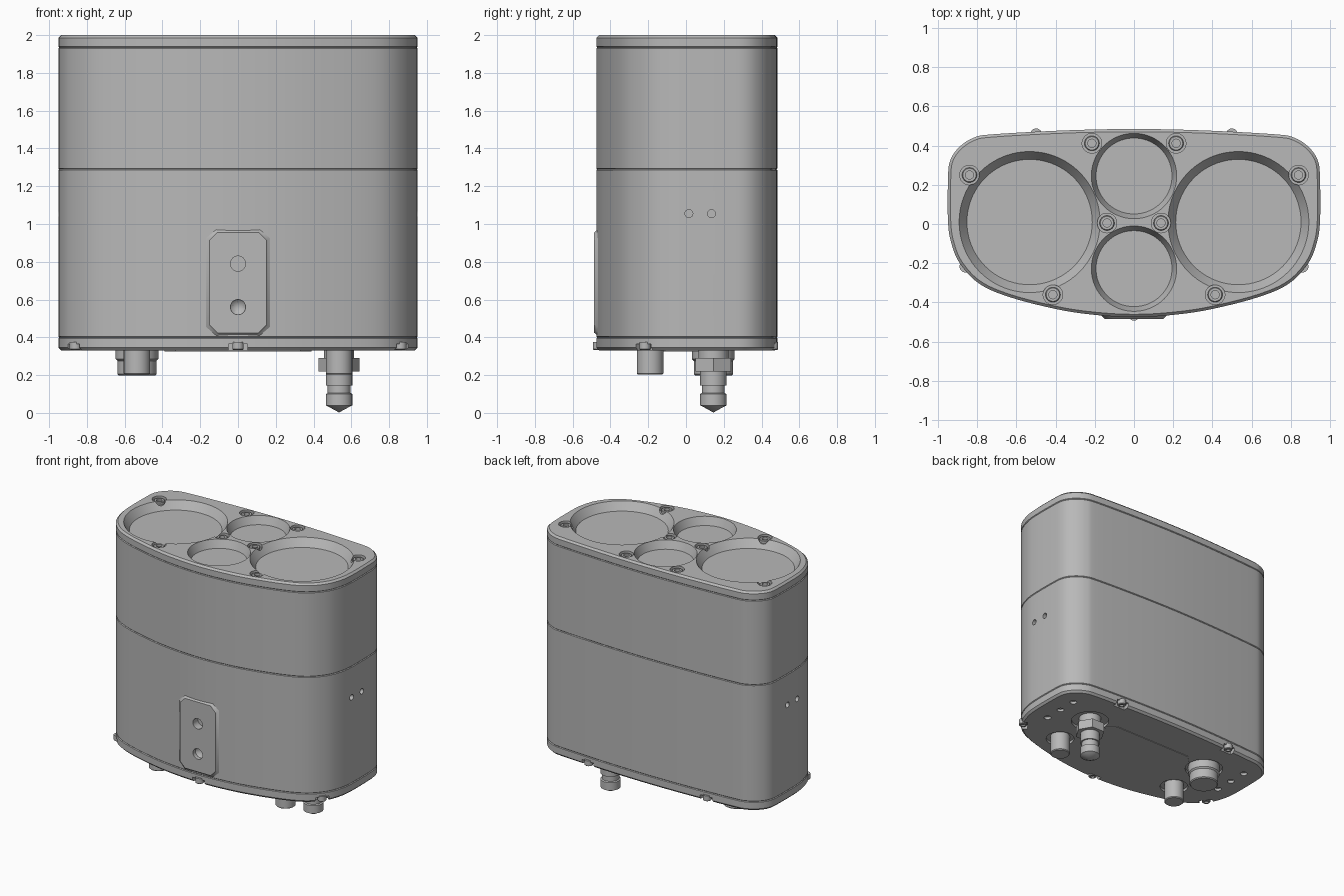
import bpy, bmesh, math
from mathutils import Vector, Matrix

cube = bpy.data.objects.get("Cube")
if cube:
    bpy.data.objects.remove(cube, do_unlink=True)

grey = bpy.data.materials.new("light_grey")
grey.use_nodes = True
grey.diffuse_color = (0.48, 0.48, 0.48, 1)
grey.node_tree.nodes["Principled BSDF"].inputs["Base Color"].default_value = grey.diffuse_color
parts = []


def finish(name, bm, matrix=None, cutter=False):
    bmesh.ops.remove_doubles(bm, verts=bm.verts, dist=1e-5)
    bmesh.ops.recalc_face_normals(bm, faces=bm.faces)
    mesh = bpy.data.meshes.new(name)
    bm.to_mesh(mesh)
    bm.free()
    if matrix:
        mesh.transform(matrix)
    mesh.materials.append(grey)
    obj = bpy.data.objects.new(name, mesh)
    bpy.context.collection.objects.link(obj)
    if cutter:
        obj.hide_render = True
    else:
        parts.append(obj)
    return obj


def loft(name, rings, matrix=None, cutter=False):
    """Skin a stack of closed rings with equal point counts."""
    bm = bmesh.new()
    loops = [[bm.verts.new(p) for p in ring] for ring in rings]
    n = len(loops[0])
    for a, b in zip(loops, loops[1:]):
        for i in range(n):
            j = (i + 1) % n
            bm.faces.new((a[i], a[j], b[j], b[i]))
    bm.faces.new(loops[0])
    bm.faces.new(loops[-1])
    return finish(name, bm, matrix, cutter)


def lathe(name, profile, loc, rot=None, sides=48, cutter=False):
    """Turn an (r, z) profile around the local z axis."""
    bm = bmesh.new()
    verts = [bm.verts.new((r, 0, z)) for r, z in profile]
    edges = [bm.edges.new(pair) for pair in zip(verts, verts[1:])]
    bmesh.ops.spin(bm, geom=verts + edges, cent=(0, 0, 0), axis=(0, 0, 1),
                   angle=math.tau, steps=sides)
    matrix = Matrix.Translation(loc) @ (rot or Matrix())
    return finish(name, bm, matrix, cutter)


def drum(r, low, high):
    return [(0, low), (r, low), (r, high), (0, high)]


def cut(obj, cutters):
    for c in cutters:
        mod = obj.modifiers.new("cut", 'BOOLEAN')
        mod.operation, mod.solver, mod.object = 'DIFFERENCE', 'EXACT', c
    graph = bpy.context.evaluated_depsgraph_get()
    mesh = bpy.data.meshes.new_from_object(obj.evaluated_get(graph))
    obj.modifiers.clear()
    obj.data = mesh


def discard(cutters):
    for c in cutters:
        bpy.data.objects.remove(c, do_unlink=True)


# Housing outline: half of it as a spline, mirrored across x
half = [(0, .485), (.35, .478), (.72, .458), (.82, .44), (.895, .39), (.94, .32),
        (.95, .22), (.95, .02), (.935, -.09), (.89, -.2), (.79, -.305),
        (.63, -.375), (.38, -.438), (.18, -.466), (0, -.475)]
control = [Vector(p) for p in half + [(-x, y) for x, y in half[-2:0:-1]]]
outline = []
count = len(control)
for i in range(count):
    a, b, c, d = (control[(i + k) % count] for k in (-1, 0, 1, 2))
    for s in range(6):
        t = s / 6
        outline.append(b + t * .5 * ((c - a) + t * ((2 * a - 5 * b + 4 * c - d)
                       + t * (3 * b - a - 3 * c + d))))


def ring(z, inset):
    points = []
    for i, p in enumerate(outline):
        tangent = (outline[(i + 1) % len(outline)] - outline[i - 1]).normalized()
        q = p + Vector((tangent.y, -tangent.x)) * inset
        points.append((q.x, q.y, z))
    return points


def layer(name, low, high, bevel_low, bevel_high):
    return loft(name, [ring(low, bevel_low), ring(low + bevel_low, 0),
                       ring(high - bevel_high, 0), ring(high, bevel_high)])


base = layer("base_plate", .33, .4, .015, .005)
lower = layer("lower_shell", .4, 1.29, .005, .005)
layer("upper_shell", 1.29, 1.935, .005, .005)
cap = layer("top_cap", 1.935, 2, .005, .014)

# Top cap: four conical wells and eight counterbored screws
wells = [(-.533, .01, .32, .36), (.533, .01, .32, .36),
         (0, .245, .194, .218), (0, -.228, .194, .218)]
cutters = [lathe("well_cutter", [(0, -.06), (r, -.06), (R, 0), (R, .05), (0, .05)],
                 (x, y, 2), sides=72, cutter=True) for x, y, r, R in wells]
screws = [(s * x, y) for s in (-1, 1)
          for x, y in ((.84, .25), (.215, .412), (.138, .005), (.414, -.361))]
cutters += [lathe("screw_cutter", drum(.05, -.03, .03), (x, y, 2), sides=32, cutter=True)
            for x, y in screws]
cut(cap, cutters)
discard(cutters)
for x, y in screws:
    lathe("cap_screw", [(0, -.04), (.038, -.04), (.038, -.012), (.034, -.008), (.021, -.008),
                        (.021, -.026), (0, -.026)], (x, y, 2), sides=24)


# Front mounting pad with chamfered corners and sloping edges
def chamfered(w, h, c):
    return [(w, h - c), (w - c, h), (c - w, h), (-w, h - c),
            (-w, c - h), (c - w, -h), (w - c, -h), (w, c - h)]


pad = loft("mounting_pad", [[(x, y, z) for x, z in chamfered(w, h, c)]
           for y, w, h, c in ((-.44, .175, .29, .05), (-.464, .172, .288, .05),
                              (-.478, .156, .272, .045), (-.486, .15, .266, .042))],
           Matrix.Translation((0, 0, .69)))
face_front = Matrix.Rotation(math.pi / 2, 4, 'X')
cutters = [lathe("bore_cutter", drum(.04, -.06, .05), (0, -.486, .79), face_front, cutter=True),
           lathe("cone_cutter", [(0, -.07), (.04, -.03), (.04, .05), (0, .05)],
                 (0, -.486, .56), face_front, cutter=True)]
cut(pad, cutters)
# Two small holes in each side of the lower shell
sideways = Matrix.Rotation(math.pi / 2, 4, 'Y')
cutters += [lathe("side_hole_cutter", drum(.021, -.03, .03), (s * .95, y, 1.055), sideways,
                  sides=24, cutter=True) for s in (-1, 1) for y in (.015, .135)]
cut(lower, cutters)
discard(cutters)

# Base plate: edge notches, connector recesses and small holes
notches = [(0, -.475, 0), (.87, -.225, 50), (-.87, -.225, -50), (.5, .47, 180), (-.5, .47, 180)]
cutters = []
for x, y, angle in notches:
    place = Matrix.Translation((x, y, .33)) @ Matrix.Rotation(math.radians(angle), 4, 'Z')
    cutters.append(loft("notch_cutter", [[(-.05, -.05, z), (.05, -.05, z), (.05, .045, z),
                        (-.05, .045, z)] for z in (-.05, .035)], place, cutter=True))
    lathe("base_screw", [(0, 0), (.015, 0), (.015, -.012), (.026, -.012), (.03, -.008),
                         (.03, .03), (0, .03)], place @ Vector((0, .012, .016)), sides=24)
recesses = [(s * .535, y, r) for s in (-1, 1) for y, r in ((.145, .135), (-.19, .1))]
recesses += [(s * .8, y, .025) for s in (-1, 1) for y in (-.015, .13, .275)]
cutters += [lathe("recess_cutter", drum(r, -.05, .02), (x, y, .33), sides=40, cutter=True)
            for x, y, r in recesses]
cut(base, cutters)
discard(cutters)
loft("base_panel", [[(x, y, z) for x, y in chamfered(.39, .19, .06)] for z in (.326, .335)],
     Matrix.Translation((0, .02, 0)))

# Connectors under the base
for side, s in (("right", -1), ("left", 1)):
    lathe(side + "_port", [(0, .36), (.07, .36), (.07, .208), (.064, .202), (0, .202)],
          (s * .535, -.19, 0))
lathe("round_connector", [(0, .36), (.113, .36), (.113, .285), (.103, .275), (.103, .205),
                          (.096, .198), (0, .198)], (-.535, .145, 0))
lathe("gland_nut", drum(.108, .22, .29), (.535, .145, 0), sides=6)
lathe("gland_body", [(0, .36), (.08, .36), (.08, .285), (.07, .285), (.07, .145), (.06, .145),
                     (.06, .105), (.07, .1), (.07, .04), (.058, .034), (0, .002)],
      (.535, .145, 0))

# Smooth shading with sharp edges kept
bpy.ops.object.select_all(action='DESELECT')
for obj in parts:
    obj.select_set(True)
bpy.context.view_layer.objects.active = parts[0]
bpy.ops.object.shade_smooth_by_angle(angle=math.radians(30))
